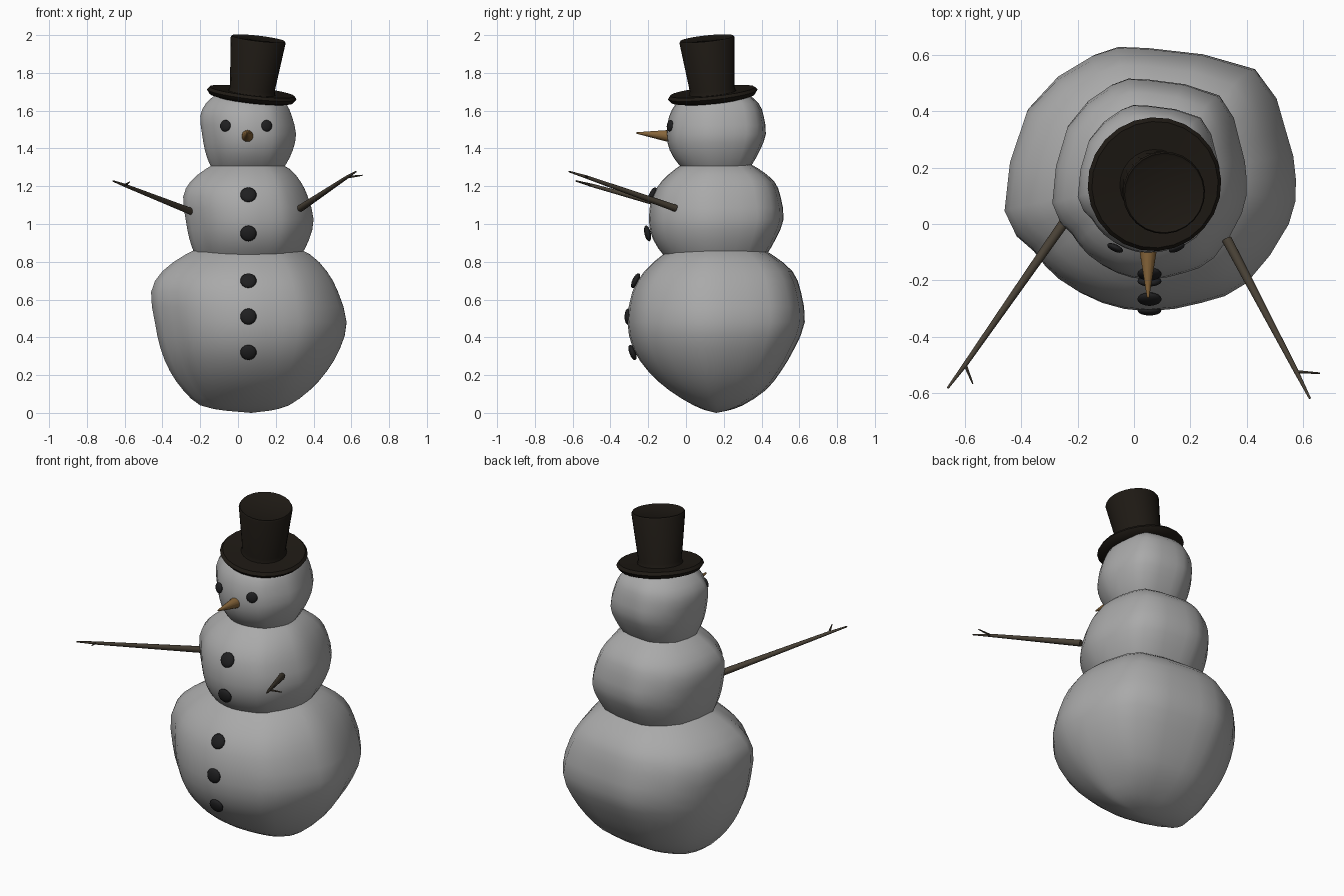
import bpy, bmesh, math
from mathutils import Vector, Matrix

if "Cube" in bpy.data.objects:
    bpy.data.objects.remove(bpy.data.objects["Cube"])


def material(name, rgb):
    m = bpy.data.materials.new(name)
    m.diffuse_color = (*rgb, 1)
    m.use_nodes = True
    m.node_tree.nodes["Principled BSDF"].inputs["Base Color"].default_value = m.diffuse_color
    return m


SNOW = material("snow", (0.4, 0.4, 0.4))
COAL = material("coal", (0.014, 0.014, 0.015))
FELT = material("felt", (0.013, 0.010, 0.007))
CARROT = material("carrot", (0.24, 0.13, 0.042))
WOOD = material("wood", (0.065, 0.052, 0.036))


def finish(name, bm, mat, angle=40):
    bmesh.ops.recalc_face_normals(bm, faces=bm.faces[:])
    me = bpy.data.meshes.new(name)
    bm.to_mesh(me)
    bm.free()
    ob = bpy.data.objects.new(name, me)
    bpy.context.collection.objects.link(ob)
    me.materials.append(mat)
    bpy.ops.object.select_all(action='DESELECT')
    ob.select_set(True)
    bpy.context.view_layer.objects.active = ob
    bpy.ops.object.shade_smooth_by_angle(angle=math.radians(angle))
    return ob


def skin(bm, rings):
    """Bridge successive rings; single-vertex rings make fans, open ends get n-gons."""
    for a, b in zip(rings, rings[1:]):
        n = max(len(a), len(b))
        for i in range(n):
            j = (i + 1) % n
            if len(a) == 1:
                bm.faces.new((a[0], b[i], b[j]))
            elif len(b) == 1:
                bm.faces.new((a[i], a[j], b[0]))
            else:
                bm.faces.new((a[i], a[j], b[j], b[i]))
    for r in (rings[0], rings[-1]):
        if len(r) > 2:
            bm.faces.new(r)


def refine(pts, closed):
    """Insert one spline midpoint between each pair of points."""
    n, out = len(pts), []
    for i in range(n if closed else n - 1):
        k = [(i + d) % n if closed else min(max(i + d, 0), n - 1) for d in (-1, 0, 1, 2)]
        p, a, b, q = (pts[m] for m in k)
        out += [a, tuple((9 * (s + t) - u - v) / 16 for u, s, t, v in zip(p, a, b, q))]
    return out if closed else out + [pts[-1]]


# Lumpy snowball: plan outline, and reach to left, right, front, back at each height
PLAN = refine([(-.51, -.12), (-.43, .25), (-.20, .44), (0, .465), (.38, .39), (.49, .17), (.525, 0),
               (.50, -.16), (.35, -.37), (.19, -.44), (0, -.47), (-.17, -.44), (-.32, -.36),
               (-.41, -.26)], True)
LEVELS = refine([(.012, .12, .12, .05, .06), (.04, .25, .22, .12, .14), (.12, .34, .33, .25, .26),
                 (.22, .41, .42, .36, .34), (.34, .46, .49, .44, .41), (.48, .49, .525, .47, .465),
                 (.64, .51, .48, .445, .445), (.75, .45, .42, .38, .40), (.84, .325, .33, .28, .29),
                 (.91, .18, .18, .17, .17)], False)


def hat_plane(x, y):
    return 1.673 - .117 * (x - .072) + .105 * (y - .142)


def snowball(name, cz, sx, sy, sz):
    bm = bmesh.new()

    def vert(px, py, z):
        x, y = .05 + px * sx, .16 + py * sy
        # the head is flattened where it sits under the hat
        return bm.verts.new((x, y, min(cz + (z - .475) * sz, hat_plane(x, y))))

    rings = [[vert(0.02, 0, 0)]]
    for z, left, right, front, back in LEVELS:
        rings.append([vert(px * (left / .51 if px < 0 else right / .525),
                           py * (front / .47 if py < 0 else back / .465), z) for px, py in PLAN])
    rings.append([vert(0, 0, .94)])
    skin(bm, rings)
    return finish(name, bm, SNOW, 80)


snowball("base_snowball", .475, 1, 1, 1)
snowball("middle_snowball", 1.02, .667, .76, .75)
snowball("head_snowball", 1.472, .49, .56, .60)


# Flattened coal pieces facing away from the ball centre
def coal(name, pos, center, r):
    p = Vector(pos)
    q = (p - Vector(center)).to_track_quat('Z', 'Y').to_matrix().to_4x4()
    bm = bmesh.new()
    bmesh.ops.create_uvsphere(bm, u_segments=14, v_segments=8, radius=r,
                              matrix=Matrix.Translation(p) @ q @ Matrix.Diagonal((1, 1, .4, 1)))
    finish(name, bm, COAL, 60)


for i, (y, z, cz) in enumerate([(-.283, .32, .48), (-.308, .51, .5), (-.267, .70, .5),
                                (-.203, .95, 1.03), (-.178, 1.155, 1.0)]):
    coal(f"button_{i + 1}", (.055, y, z), (.055, .16, cz), .043)
for side, x in (("left", -.067), ("right", .152)):
    coal(f"{side}_eye", (x, -.085, 1.52), (.045, .16, 1.49), .031)


# Tapered rods for the nose and twig arms
def rod(bm, a, b, r1, r2, n=10):
    a, b = Vector(a), Vector(b)
    q = (b - a).to_track_quat('Z', 'Y').to_matrix().to_4x4()
    bmesh.ops.create_cone(bm, cap_ends=True, segments=n, radius1=r1, radius2=r2, depth=(b - a).length,
                          matrix=Matrix.Translation((a + b) / 2) @ q)


bm = bmesh.new()
rod(bm, (.05, -.06, 1.463), (.05, -.262, 1.482), .037, .004, 14)
finish("carrot_nose", bm, CARROT)

for name, start, fork, tip, twig in (
        ("left_arm", (-.245, .01, 1.065), (-.60, -.50, 1.205), (-.662, -.583, 1.228), (-.573, -.567, 1.222)),
        ("right_arm", (.33, -.055, 1.083), (.577, -.525, 1.248), (.625, -.62, 1.278), (.66, -.53, 1.258))):
    bm = bmesh.new()
    rod(bm, start, fork, .019, .009)
    rod(bm, fork, tip, .009, .004)
    rod(bm, fork, twig, .007, .003, 6)
    finish(name, bm, WOOD)

# Tilted top hat, lathed from a profile of radius and height
PROFILE = [(.10, -.02), (.17, -.028), (.222, -.016), (.239, .006), (.226, .022), (.125, .014),
           (.119, .035), (.147, .297), (.142, .306), (.132, .301)]
SIDES = 24
bm = bmesh.new()
rings = [[bm.verts.new((r * math.cos(2 * math.pi * i / SIDES), r * math.sin(2 * math.pi * i / SIDES), z))
          for i in range(SIDES)] for r, z in PROFILE]
skin(bm, rings)
tilt = Vector((.117, -.105, 1)).to_track_quat('Z', 'Y').to_matrix().to_4x4()
bmesh.ops.transform(bm, matrix=Matrix.Translation((.072, .142, 1.68)) @ tilt, verts=bm.verts[:])
finish("top_hat", bm, FELT)
